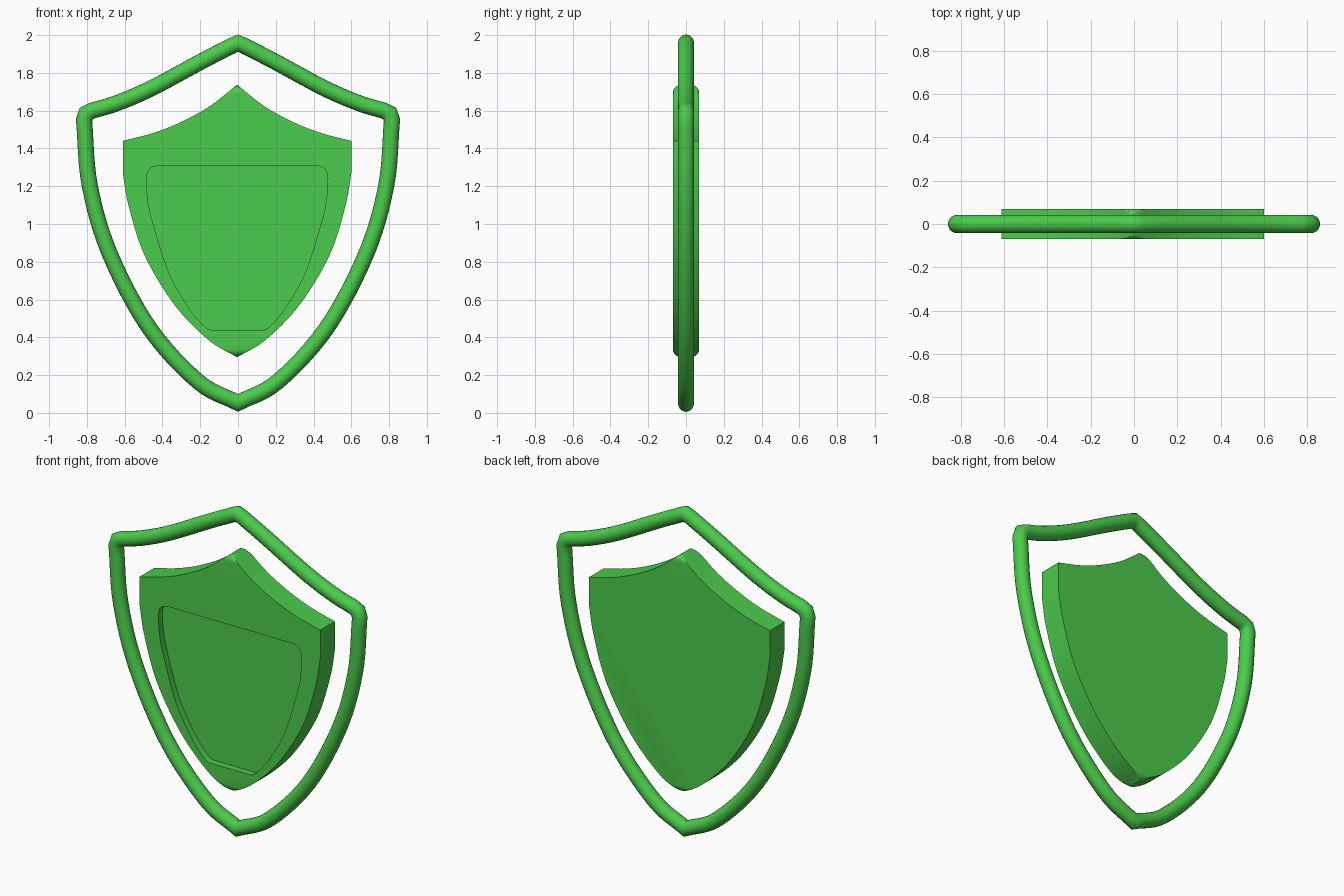
import bpy, bmesh
from math import cos, sin, pi, radians
from mathutils import Vector

if "Cube" in bpy.data.objects:
    bpy.data.objects.remove(bpy.data.objects["Cube"])

green = bpy.data.materials.new("green")
green.diffuse_color = (0.07, 0.6, 0.07, 1)
green.use_nodes = True
green.node_tree.nodes["Principled BSDF"].inputs["Base Color"].default_value = green.diffuse_color


def smooth(pts, n=6):
    """Catmull-Rom samples through 2D points."""
    p = [Vector(q) for q in pts]
    p = [2 * p[0] - p[1]] + p + [2 * p[-1] - p[-2]]
    out = []
    for a, b, c, d in zip(p, p[1:], p[2:], p[3:]):
        for i in range(n):
            t = i / n
            out.append(0.5 * (2 * b + (c - a) * t + (2 * a - 5 * b + 4 * c - d) * t**2
                              + (3 * b - a - 3 * c + d) * t**3))
    return out + [p[-2]]


def mirrored(half, dx=0.0):
    """Close a left half outline that starts and ends on the centre line."""
    pts = half + [Vector((-p.x, p.y)) for p in reversed(half) if abs(p.x) > 1e-6]
    return [Vector((p.x + dx, p.y)) for p in pts]


def loft(name, rings, caps):
    bm = bmesh.new()
    loops = [[bm.verts.new(v) for v in r] for r in rings]
    pairs = list(zip(loops, loops[1:]))
    if caps:
        bm.faces.new(loops[0])
        bm.faces.new(loops[-1])
    else:
        pairs.append((loops[-1], loops[0]))
    for a, b in pairs:
        for i in range(len(a)):
            j = (i + 1) % len(a)
            bm.faces.new((a[i], a[j], b[j], b[i]))
    bmesh.ops.recalc_face_normals(bm, faces=bm.faces)
    me = bpy.data.meshes.new(name)
    bm.to_mesh(me)
    bm.free()
    me.materials.append(green)
    ob = bpy.data.objects.new(name, me)
    bpy.context.collection.objects.link(ob)
    return ob


def shade(ob, deg):
    bpy.ops.object.select_all(action='DESELECT')
    ob.select_set(True)
    bpy.context.view_layer.objects.active = ob
    bpy.ops.object.shade_smooth_by_angle(angle=radians(deg))


# Outer rim: round tube with mitred joints
path = mirrored(
    [Vector((0, 1.957))]
    + smooth([(-0.03, 1.945), (-0.195, 1.86), (-0.455, 1.72), (-0.64, 1.64), (-0.775, 1.599)])
    + [Vector((-0.803, 1.585))]
    + smooth([(-0.815, 1.55), (-0.785, 1.205), (-0.68, 0.845), (-0.47, 0.45),
              (-0.21, 0.165), (0, 0.053)]))
R, SIDES = 0.0425, 20
rings = []
for i, p in enumerate(path):
    d0 = (p - path[i - 1]).normalized()
    d1 = (path[(i + 1) % len(path)] - p).normalized()
    t = (d0 + d1).normalized()
    n = Vector((t.y, -t.x)) / max(t.dot(d0), 0.7)
    rings.append([(p.x + n.x * R * cos(a), R * sin(a), p.y + n.y * R * cos(a))
                  for a in (2 * pi * k / SIDES for k in range(SIDES))])
rim = loft("outer_rim", rings, False)
shade(rim, 50)

# Inner plate: sharp-sided slab whose top and bottom tips round off front and back
outline = mirrored(
    smooth([(0, 1.737), (-0.15, 1.62), (-0.305, 1.536), (-0.45, 1.48), (-0.605, 1.44)], 8)
    + smooth([(-0.605, 1.27), (-0.575, 1.10), (-0.49, 0.835), (-0.33, 0.57),
              (-0.15, 0.385), (0, 0.295)], 8), -0.005)
H, TIP = 0.07, 0.045
layers = [(-H + TIP * (1 - cos(a)), TIP * (1 - sin(a)))
          for a in (pi / 2 * k / 8 for k in range(9))]
layers += [(-y, cut) for y, cut in reversed(layers)]
plate = loft("inner_plate",
             [[(p.x, y, min(max(p.y, 0.295 + cut), 1.737 - cut)) for p in outline]
              for y, cut in layers], True)

# Recessed panel in the front of the plate
panel = mirrored(
    [Vector((0, 1.31))]
    + smooth([(-0.415, 1.31), (-0.455, 1.298), (-0.474, 1.272), (-0.48, 1.225),
              (-0.468, 1.10), (-0.435, 0.97), (-0.36, 0.74), (-0.255, 0.555),
              (-0.175, 0.46), (-0.14, 0.44)], 5)
    + [Vector((0, 0.44))], -0.005)
cutter = loft("panel_cutter", [[(p.x, y, p.y) for p in panel] for y in (-0.15, -0.03)], True)
cutter.hide_render = True
mod = plate.modifiers.new("recess", 'BOOLEAN')
mod.operation, mod.solver, mod.object = 'DIFFERENCE', 'EXACT', cutter
bpy.context.view_layer.objects.active = plate
bpy.ops.object.modifier_apply(modifier=mod.name)
bpy.data.objects.remove(cutter)
shade(plate, 30)
